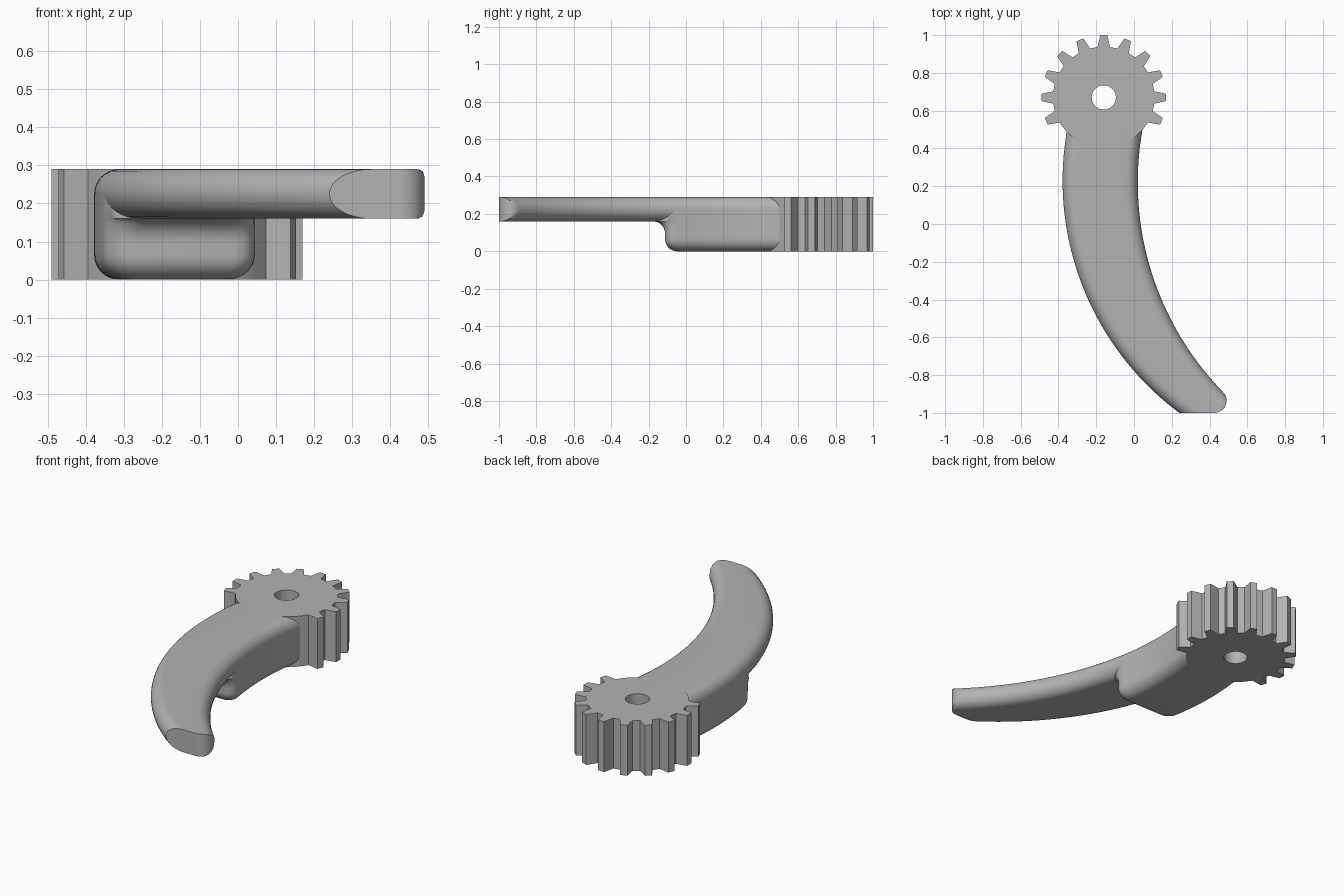
import bpy, bmesh
from math import sin, cos, pi, sqrt, radians

if "Cube" in bpy.data.objects:
    bpy.data.objects.remove(bpy.data.objects["Cube"])

grey = bpy.data.materials.new("plain grey")
grey.use_nodes = True
grey.diffuse_color = (0.45, 0.45, 0.45, 1)
grey.node_tree.nodes["Principled BSDF"].inputs["Base Color"].default_value = (0.45, 0.45, 0.45, 1)

TOP, UNDER, END = 0.29, 0.16, 0.5      # arm top, arm underside, joint with the gear
ROUND = (TOP - UNDER) / 2
TIP_X, TIP_Y = 0.425, -1 + ROUND       # centre of the rounded tip corner


def left_x(y, inset=0):
    return 1.155 - sqrt((1.533 - inset) ** 2 - (y - 0.23) ** 2)


def right_x(y, inset=0):
    x = 1.609 - sqrt((1.589 + inset) ** 2 - (y - 0.22) ** 2)
    if y < TIP_Y + ROUND * 0.7:
        x = min(x, TIP_X + sqrt(max(0, ROUND ** 2 - (y - TIP_Y) ** 2)))
    return x


def finish(obj):
    bpy.ops.object.select_all(action='DESELECT')
    obj.select_set(True)
    bpy.context.view_layer.objects.active = obj
    bpy.ops.object.shade_smooth_by_angle(angle=radians(35))


def loft(name, rings):
    """Skin equal-length rings of points and cap both ends."""
    bm = bmesh.new()
    rows = [[bm.verts.new(p) for p in ring] for ring in rings]
    n = len(rows[0])
    for a, b in zip(rows, rows[1:]):
        for i in range(n):
            j = (i + 1) % n
            bm.faces.new((a[i], a[j], b[j], b[i]))
    bm.faces.new(rows[0])
    bm.faces.new(rows[-1])
    bmesh.ops.recalc_face_normals(bm, faces=bm.faces)
    mesh = bpy.data.meshes.new(name)
    bm.to_mesh(mesh)
    bm.free()
    mesh.materials.append(grey)
    obj = bpy.data.objects.new(name, mesh)
    bpy.context.collection.objects.link(obj)
    finish(obj)


# Curved arm: half-round sides, flat tip with one rounded corner
def arm_ring(y):
    angles = [pi * i / 16 - pi / 2 for i in range(17)]
    middle = (TOP + UNDER) / 2
    side = [(ROUND * (1 - cos(a)), middle + ROUND * sin(a)) for a in angles]
    return ([(left_x(y, d), y, z) for d, z in side]
            + [(right_x(y, d), y, z) for d, z in reversed(side)])


tip = [TIP_Y - ROUND * cos(pi * i / 20 * 0.75) for i in range(20)]
tip_end = tip[-1]
stations = tip + [tip_end + (END - tip_end) * i / 48 for i in range(1, 49)]
loft("curved_arm", [arm_ring(y) for y in stations])


# Thick root under the arm: rounded below, flared into the arm underside
def root_ring(z, front, inset, corner):
    edge = [(front + corner * (1 - cos(pi / 2 * i / 8)),
             corner * (1 - sin(pi / 2 * i / 8))) for i in range(9)]
    start = edge[-1][0]
    edge += [(start + (END - start) * i / 16, 0) for i in range(1, 17)]
    return ([(left_x(y, inset) + c, y, z) for y, c in reversed(edge)]
            + [(right_x(y, inset) - c, y, z) for y, c in edge])


FRONT, R = -0.112, 0.065
layers = []
for i in range(9):
    a = pi / 2 * i / 8
    d = R * (1 - sin(a))
    layers.append(root_ring(R * (1 - cos(a)), FRONT + d, d, 0.065 - d * 0.5))
for i in range(9):
    a = pi / 2 * i / 8
    flare = R * (1 - cos(a))
    layers.append(root_ring(UNDER - R + R * sin(a), FRONT - flare, 0, 0.065 + flare))
layers.append(root_ring((TOP + UNDER) / 2, FRONT, 0, 0.065))
loft("arm_root", layers)

# Gear: teeth all round except where the arm joins, with a through hole
GEAR_X, GEAR_Y, ROOT_R, TIP_R, HOLE_R = -0.16, 0.67, 0.267, 0.33, 0.064
outline = []
for k in range(16):
    a = 2 * pi * k / 16
    has_tooth = not 10 <= k <= 14
    tooth = [(ROOT_R, -0.033), (TIP_R, -0.019), (TIP_R, 0.019), (ROOT_R, 0.033)]
    if not has_tooth:
        tooth = [(ROOT_R * cos(t), ROOT_R * sin(t)) for t in (-0.12, -0.04, 0.04, 0.12)]
    outline += [(r * cos(a) - s * sin(a), r * sin(a) + s * cos(a)) for r, s in tooth]
hole = [(HOLE_R * cos(2 * pi * i / 48), HOLE_R * sin(2 * pi * i / 48)) for i in range(48)]

curve = bpy.data.curves.new("gear", 'CURVE')
curve.dimensions = '2D'
curve.fill_mode = 'BOTH'
curve.extrude = TOP / 2
for loop in (outline, hole):
    spline = curve.splines.new('POLY')
    spline.points.add(len(loop) - 1)
    for point, (x, y) in zip(spline.points, loop):
        point.co = (x, y, 0, 1)
    spline.use_cyclic_u = True
curve.materials.append(grey)
gear = bpy.data.objects.new("gear", curve)
gear.location = (GEAR_X, GEAR_Y, TOP / 2)
bpy.context.collection.objects.link(gear)
bpy.ops.object.select_all(action='DESELECT')
gear.select_set(True)
bpy.context.view_layer.objects.active = gear
bpy.ops.object.convert(target='MESH')
gear = bpy.context.view_layer.objects.active
bm = bmesh.new()
bm.from_mesh(gear.data)
bmesh.ops.remove_doubles(bm, verts=bm.verts, dist=0.0005)
bmesh.ops.recalc_face_normals(bm, faces=bm.faces)
bm.to_mesh(gear.data)
bm.free()
finish(gear)
